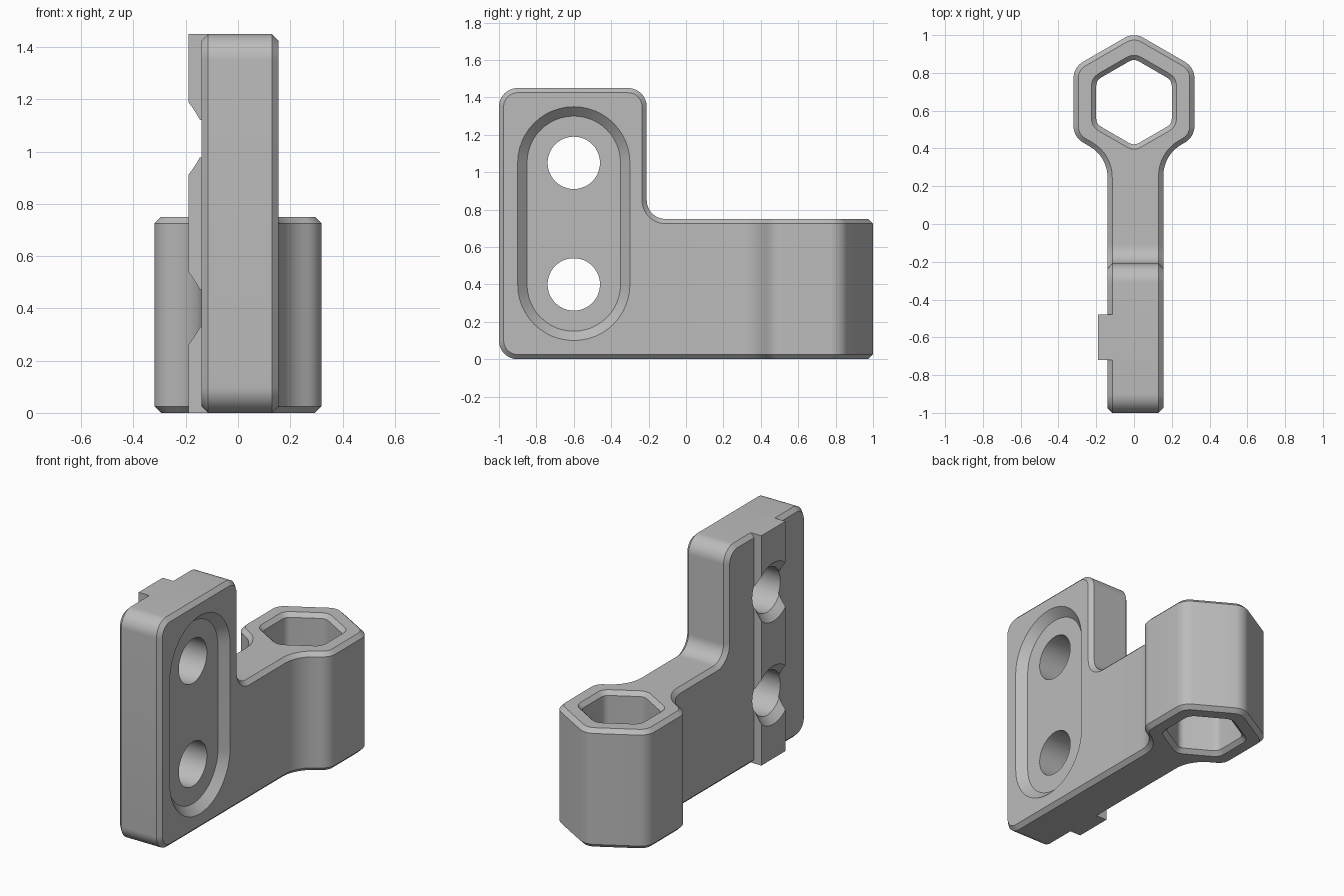
import bpy
import bmesh
from math import radians, tan, pi, cos, sin
from mathutils import Vector

if "Cube" in bpy.data.objects:
    bpy.data.objects.remove(bpy.data.objects["Cube"])

grey = bpy.data.materials.new("plain grey")
grey.use_nodes = True
colour = (0.5, 0.5, 0.5, 1)
grey.diffuse_color = colour
grey.node_tree.nodes["Principled BSDF"].inputs["Base Color"].default_value = colour

RIGHT, LEFT = -0.14, 0.155     # thickness limits of the plate and neck
HEIGHT, ARM, CH = 1.45, 0.75, 0.025
HOLE_Y, HOLE_Z = -0.6, (0.4, 1.05)
RING_Y = 0.645


def rounded(corners):
    """Counter-clockwise outline from (x, y, radius) corners."""
    out = []
    for i, (x, y, r) in enumerate(corners):
        p = Vector((x, y))
        if r == 0:
            out.append(p)
            continue
        a = (Vector(corners[i - 1][:2]) - p).normalized()
        b = (Vector(corners[(i + 1) % len(corners)][:2]) - p).normalized()
        turn = pi - a.angle(b)
        start = p + a * r * tan(turn / 2)
        mid = p + (a + b).normalized() * r / cos(turn / 2)
        sign = 1 if a.x * b.y - a.y * b.x < 0 else -1
        steps = max(4, round(turn / radians(7.5)))
        arm = start - mid
        for k in range(steps + 1):
            t = sign * turn * k / steps
            out.append(mid + Vector((arm.x * cos(t) - arm.y * sin(t),
                                     arm.x * sin(t) + arm.y * cos(t))))
    return out


def inset(outline, d, fixed):
    """Mitred inset; edges accepted by fixed() stay in place."""
    n = len(outline)
    out = []
    for i, p in enumerate(outline):
        a, b = outline[i - 1], outline[(i + 1) % n]
        u, v = (p - a).normalized(), (b - p).normalized()
        nu, nv = Vector((-u.y, u.x)), Vector((-v.y, v.x))
        du = 0 if fixed(a, p) else d
        dv = 0 if fixed(p, b) else d
        det = nu.x * nv.y - nu.y * nv.x
        if abs(det) < 1e-6:
            out.append(p + nu * du)
        else:
            out.append(p + Vector((du * nv.y - dv * nu.y, nu.x * dv - nv.x * du)) / det)
    return out


def loft(bm, outline, axis, levels, fixed=lambda a, b: False):
    """Stack inset copies of the outline along x or z and skin them."""
    n = len(outline)
    loops = []
    for level, d in levels:
        pts = inset(outline, d, fixed)
        loops.append([bm.verts.new((level, p.x, p.y) if axis == "x" else (p.x, p.y, level))
                      for p in pts])
    for lo, hi in zip(loops, loops[1:]):
        for i in range(n):
            j = (i + 1) % n
            if not fixed(outline[i], outline[j]):
                bm.faces.new((lo[i], lo[j], hi[j], hi[i]))
    bm.faces.new(loops[0][::-1])
    bm.faces.new(loops[-1])


def finish(bm, name):
    bmesh.ops.remove_doubles(bm, verts=bm.verts, dist=1e-5)
    bmesh.ops.recalc_face_normals(bm, faces=bm.faces)
    mesh = bpy.data.meshes.new(name)
    bm.to_mesh(mesh)
    bm.free()
    mesh.materials.append(grey)
    obj = bpy.data.objects.new(name, mesh)
    bpy.context.collection.objects.link(obj)
    return obj


def lofted(name, outline, axis, levels):
    bm = bmesh.new()
    loft(bm, outline, axis, levels)
    return finish(bm, name)


def combine(target, tool, operation):
    mod = target.modifiers.new(tool.name, "BOOLEAN")
    mod.operation, mod.solver, mod.object = operation, "EXACT", tool
    bpy.context.view_layer.objects.active = target
    bpy.ops.object.modifier_apply(modifier=mod.name)
    bpy.data.objects.remove(tool)


def circle(y, z, r):
    return [Vector((y + r * cos(k * pi / 24), z + r * sin(k * pi / 24))) for k in range(48)]


def hexagon(apothem, r):
    size = apothem / cos(pi / 6)
    return [(size * cos(pi / 6 + k * pi / 3), RING_Y + size * sin(pi / 6 + k * pi / 3), r)
            for k in range(6)]


# Upright plate with the filleted step down to the arm, open where the arm continues
bm = bmesh.new()
side = rounded([(-1, 0, 0.1), (0, 0, 0), (0, ARM, 0), (-0.21, ARM, 0.1),
                (-0.21, HEIGHT, 0.1), (-1, HEIGHT, 0.1)])
loft(bm, side, "x", [(RIGHT, CH), (RIGHT + CH, 0), (LEFT - CH, 0), (LEFT, CH)],
     lambda a, b: abs(a.x) + abs(b.x) < 1e-6)

# Neck flowing into the hexagonal ring
ring = hexagon(0.32, 0.1)
foot = ring[4][1]
slope = tan(pi / 6)
plan = rounded([(RIGHT, 0, 0), (LEFT, 0, 0), (LEFT, foot + LEFT * slope, 0.19),
                ring[5], ring[0], ring[1], ring[2], ring[3],
                (RIGHT, foot - RIGHT * slope, 0.19)])
loft(bm, plan, "z", [(0, CH), (CH, 0), (ARM - CH, 0), (ARM, CH)],
     lambda a, b: abs(a.y) + abs(b.y) < 1e-6)
body = finish(bm, "bracket_body")

# Locating rib down the back of the plate
rib = lofted("rib", rounded([(-0.72, 0, 0), (-0.48, 0, 0), (-0.48, HEIGHT, 0),
                             (-0.72, HEIGHT, 0)]), "x", [(-0.19, 0), (-0.05, 0)])
combine(body, rib, "UNION")

# Hexagonal socket, flared at both ends
combine(body, lofted("socket_cutter", rounded(hexagon(0.2, 0.05)), "z",
                     [(-0.05, -0.075), (CH, 0), (ARM - CH, 0), (ARM + 0.05, -0.075)]),
        "DIFFERENCE")

# Long recess with sloping walls
low, high = HOLE_Z
r = 0.25
slot = rounded([(HOLE_Y - r, low - r, r * 0.999), (HOLE_Y + r, low - r, r * 0.999),
                (HOLE_Y + r, high + r, r * 0.999), (HOLE_Y - r, high + r, r * 0.999)])
combine(body, lofted("recess_cutter", slot, "x",
                     [(LEFT - 0.05, 0), (LEFT + 0.05, -0.1)]), "DIFFERENCE")

# Bolt holes, countersunk through the rib
for z in HOLE_Z:
    combine(body, lofted("bolt_hole_cutter", circle(HOLE_Y, z, 0.14), "x",
                         [(-0.25, -0.104), (-0.146, 0), (0.3, 0)]), "DIFFERENCE")

bpy.ops.object.select_all(action="DESELECT")
body.select_set(True)
bpy.context.view_layer.objects.active = body
bpy.ops.object.shade_smooth_by_angle(angle=radians(25))
